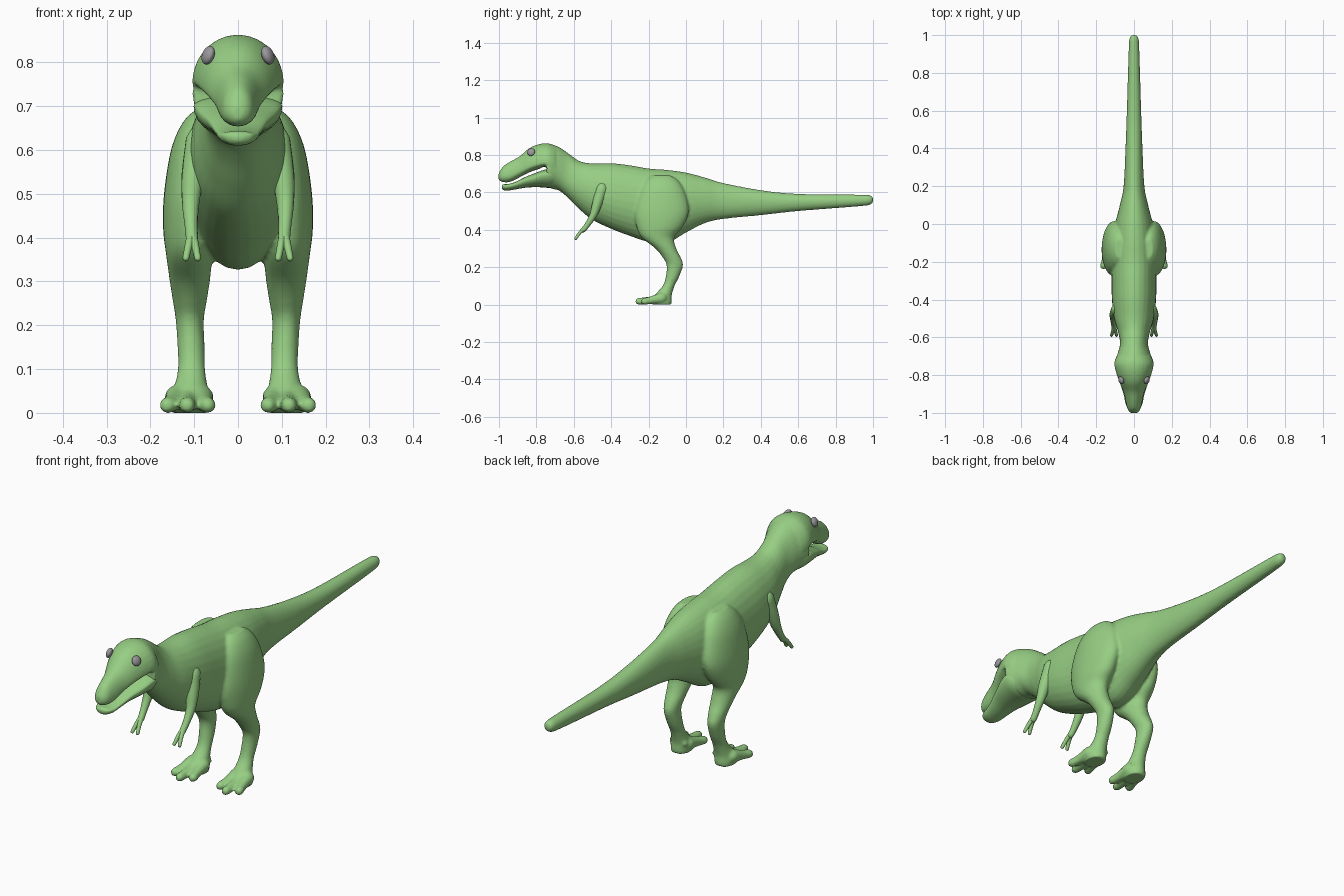
import bpy, bmesh, math
from mathutils import Vector

if "Cube" in bpy.data.objects:
    bpy.data.objects.remove(bpy.data.objects["Cube"])


def material(name, rgb):
    m = bpy.data.materials.new(name)
    m.diffuse_color = (*rgb, 1)
    m.use_nodes = True
    m.node_tree.nodes["Principled BSDF"].inputs["Base Color"].default_value = m.diffuse_color
    return m


GREEN = material("leaf green skin", (0.31, 0.62, 0.23))
GREY = material("grey eye", (0.32, 0.31, 0.33))


def spline(rows, n=5):
    """Catmull-Rom interpolation of rows of numbers."""
    rows = [tuple(r) for r in rows]
    p = [rows[0]] + rows + [rows[-1]]
    out = []
    for i in range(1, len(p) - 2):
        for k in range(n):
            t = k / n
            out.append([0.5 * (2 * b + (c - a) * t + (2 * a - 5 * b + 4 * c - d) * t * t
                        + (3 * b - a - 3 * c + d) * t ** 3)
                        for a, b, c, d in zip(p[i - 1], p[i], p[i + 1], p[i + 2])])
    return out + [list(rows[-1])]


def loft(bm, rings):
    """Skin closed rings of points and cap both ends."""
    vs = [[bm.verts.new(c) for c in r] for r in rings]
    n = len(vs[0])
    fs = [bm.faces.new((a[i], a[(i + 1) % n], b[(i + 1) % n], b[i]))
          for a, b in zip(vs, vs[1:]) for i in range(n)]
    fs += [bm.faces.new(vs[0][::-1]), bm.faces.new(vs[-1])]
    bmesh.ops.recalc_face_normals(bm, faces=fs)


ANG = [2 * math.pi * i / 28 for i in range(28)]


def trunk(bm, rows):
    """Rows: y, top, bottom, half width, height of widest point."""
    loft(bm, [[(w * math.cos(a), y, m + ((t - m) if math.sin(a) > 0 else (m - b)) * math.sin(a))
               for a in ANG] for y, t, b, w, m in spline(rows)])


def column(bm, rows, s):
    """Rows: z, centre x, centre y, radius x, radius y."""
    loft(bm, [[(s * (cx + rx * math.cos(a)), cy + ry * math.sin(a), z) for a in ANG]
              for z, cx, cy, rx, ry in spline(rows)])


def tube(bm, rows, s):
    """Rows: x, y, z, radius; rounded ends, never below the floor."""
    pts = spline(rows, 4)
    P = [Vector(p[:3]) for p in pts]
    R = [p[3] for p in pts]
    d0, d1 = (P[0] - P[1]).normalized(), (P[-1] - P[-2]).normalized()
    r0, r1 = R[0], R[-1]
    for k in (0.6, 0.9):
        q = math.sqrt(1 - k * k)
        P = [P[0] + d0 * r0 * (0.6 if k == 0.6 else 0.3)] + P + [P[-1] + d1 * r1 * (0.6 if k == 0.6 else 0.3)]
        R = [r0 * q] + R + [r1 * q]
    rings = []
    for i, (c, r) in enumerate(zip(P, R)):
        d = P[min(i + 1, len(P) - 1)] - P[max(i - 1, 0)]
        q = d.to_track_quat('Z', 'Y')
        ring = [c + q @ Vector((r * math.cos(a), r * math.sin(a), 0)) for a in ANG[::2]]
        rings.append([(s * v.x, v.y, max(v.z, 0)) for v in ring])
    loft(bm, rings)


def finish(bm, name, mat):
    me = bpy.data.meshes.new(name)
    bm.to_mesh(me)
    bm.free()
    me.materials.append(mat)
    for p in me.polygons:
        p.use_smooth = True
    ob = bpy.data.objects.new(name, me)
    bpy.context.collection.objects.link(ob)
    return ob


def fuse(ob, voxel, steps):
    """Blend overlapping lofts into one smooth skin."""
    r = ob.modifiers.new("blend", 'REMESH')
    r.mode, r.voxel_size, r.use_smooth_shade = 'VOXEL', voxel, True
    s = ob.modifiers.new("soften", 'SMOOTH')
    s.factor, s.iterations = 0.5, steps


# Body: tail, torso, neck and upper head
bm = bmesh.new()
trunk(bm, [(1.0, .575, .548, .012, .56), (.985, .584, .535, .023, .56),
           (.93, .588, .526, .028, .557), (.6, .592, .50, .038, .55),
           (.4, .612, .478, .045, .55), (.2, .65, .458, .055, .55),
           (.1, .68, .435, .075, .55), (0, .706, .385, .10, .54),
           (-.1, .72, .33, .115, .53), (-.2, .728, .335, .12, .54),
           (-.3, .745, .367, .119, .55), (-.4, .756, .405, .117, .57),
           (-.5, .755, .453, .105, .60), (-.57, .768, .51, .085, .63),
           (-.63, .81, .57, .074, .67), (-.68, .843, .61, .085, .71),
           (-.725, .859, .622, .101, .72), (-.745, .863, .65, .105, .73)])
# Upper head with the mouth line as its lower edge
trunk(bm, [(-.70, .851, .66, .093, .735), (-.74, .863, .735, .105, .752), (-.79, .857, .724, .094, .75),
           (-.84, .835, .706, .076, .735), (-.89, .793, .68, .055, .712),
           (-.94, .765, .656, .044, .69), (-.975, .742, .654, .036, .685),
           (-.993, .718, .66, .026, .685), (-1.002, .70, .67, .012, .685)])

LEG = [(.69, .08, -.13, .02, .05), (.66, .083, -.13, .045, .09), (.60, .093, -.13, .060, .125),
       (.50, .107, -.13, .062, .145), (.42, .111, -.14, .060, .125),
       (.36, .111, -.15, .053, .088), (.30, .110, -.108, .046, .056),
       (.25, .110, -.075, .038, .048), (.21, .110, -.060, .032, .044),
       (.15, .107, -.072, .031, .036), (.10, .106, -.093, .031, .032),
       (.05, .108, -.122, .040, .046), (.02, .110, -.128, .044, .052),
       (0, .110, -.128, .042, .050)]
for s in (1, -1):
    # Thigh, shin and ankle
    column(bm, LEG, s)
    # Three splayed toes and a small inner spur
    for x0, x1, y1 in ((.085, .069, -.225), (.112, .116, -.253), (.138, .161, -.222)):
        tube(bm, [(x0, -.13, .035, .03), (.5 * (x0 + x1), -.185, .024, .021),
                  (x1, y1, .017, .019)], s)
    tube(bm, [(.088, -.10, .06, .014), (.072, -.098, .045, .009)], s)
body = finish(bm, "body_and_legs", GREEN)
fuse(body, 0.0065, 5)

# Lower jaw
bm = bmesh.new()
trunk(bm, [(-.69, .72, .628, .080, .69), (-.73, .726, .624, .100, .70),
           (-.77, .717, .627, .098, .695), (-.81, .702, .628, .086, .68),
           (-.86, .682, .625, .068, .665), (-.91, .657, .616, .053, .645),
           (-.95, .645, .610, .045, .634), (-.975, .643, .612, .033, .632),
           (-.985, .637, .62, .014, .63)])
finish(bm, "lower_jaw", GREEN)

# Small two-fingered arms
for s, side in ((1, "left"), (-1, "right")):
    bm = bmesh.new()
    tube(bm, [(.085, -.45, .62, .035), (.102, -.475, .54, .027), (.108, -.495, .48, .020),
              (.107, -.525, .43, .015), (.105, -.548, .40, .014)], s)
    for x in (.092, .119):
        tube(bm, [(.105, -.54, .41, .011), (.5 * (x + .105), -.567, .385, .009),
                  (x, -.59, .353, .0075)], s)
    finish(bm, side + "_arm", GREEN)

    # Eyes
    bm = bmesh.new()
    bmesh.ops.create_uvsphere(bm, u_segments=20, v_segments=12, radius=1)
    eye = finish(bm, side + "_eye", GREY)
    eye.scale = (.013, .021, .022)
    eye.location = (s * .068, -.828, .816)
    eye.rotation_euler = (0, -s * .35, s * -.35)
